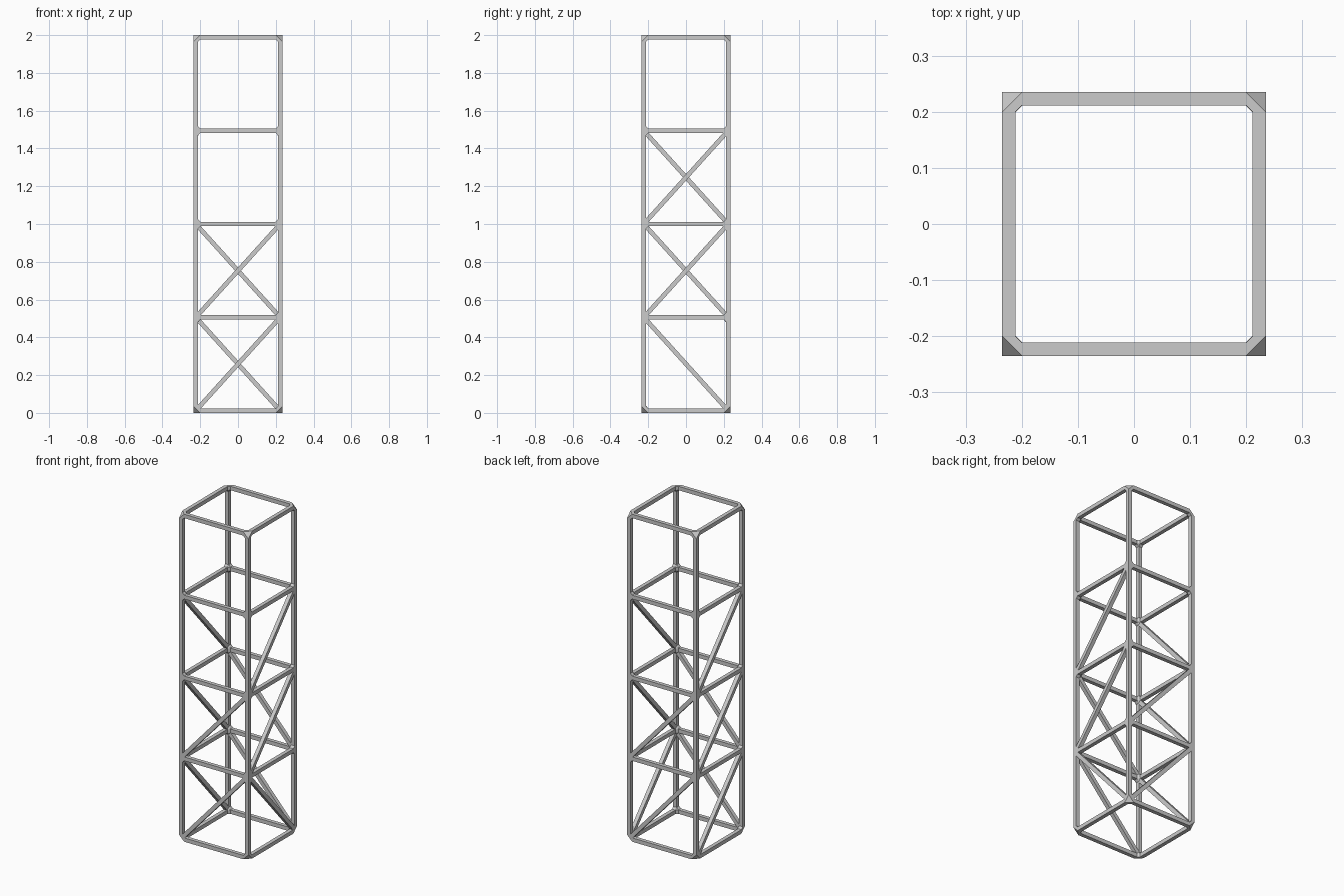
import bpy, bmesh
from mathutils import Vector

if "Cube" in bpy.data.objects:
    bpy.data.objects.remove(bpy.data.objects["Cube"])

R = 0.0118          # half thickness of a bar
C = 0.235 - R       # bar centre line in plan
Z0, Z1 = R, 2 - R
GAP = 2 * R         # distance from node centre to where a bar starts


def node(sx, sy, k):
    return (sx, sy, k)


def pos(n):
    return Vector((n[0] * C, n[1] * C, Z0 + (Z1 - Z0) * n[2] / 4))


joint_points = {}


def add_bar(bm, a, b, normal):
    """Square tube between two nodes; its end rings also feed the joints."""
    pa, pb = pos(a), pos(b)
    d = (pb - pa).normalized()
    u = Vector(normal)
    v = d.cross(u)
    rings = []
    for n, p in ((a, pa + d * GAP), (b, pb - d * GAP)):
        ring = [p + (u * i + v * j) * R for i, j in ((1, 1), (-1, 1), (-1, -1), (1, -1))]
        joint_points.setdefault(n, []).extend(ring)
        rings.append([bm.verts.new(c) for c in ring])
    for i in range(4):
        j = (i + 1) % 4
        bm.faces.new((rings[0][i], rings[0][j], rings[1][j], rings[1][i]))


def finish(bm, name):
    bmesh.ops.recalc_face_normals(bm, faces=bm.faces)
    me = bpy.data.meshes.new(name)
    bm.to_mesh(me)
    bm.free()
    bpy.context.collection.objects.link(bpy.data.objects.new(name, me))


def bars(name, items):
    bm = bmesh.new()
    for a, b, n in items:
        add_bar(bm, a, b, n)
    finish(bm, name)


X, Y = (1, 0, 0), (0, 1, 0)

# Corner posts
bars("corner_posts", [(node(x, y, k), node(x, y, k + 1), X)
                      for x in (-1, 1) for y in (-1, 1) for k in range(4)])

# Horizontal rails on five levels
bars("rails", [(node(-1, s, k), node(1, s, k), Y) for s in (-1, 1) for k in range(5)]
     + [(node(s, -1, k), node(s, 1, k), X) for s in (-1, 1) for k in range(5)])

# Diagonal braces: front and back in two bays, sides in three
braces = []
for k in (0, 1):
    braces.append((node(-1, -1, k), node(1, -1, k + 1), Y))
    braces.append((node(-1, 1, k + 1), node(1, 1, k), Y))
for k in (0, 1, 2):
    braces.append((node(-1, -1, k + 1), node(-1, 1, k), X))
    lo, hi = (k, k + 1) if k else (1, 0)
    braces.append((node(1, -1, lo), node(1, 1, hi), X))
bars("braces", braces)

# Faceted joints: convex hull of the bar ends meeting at each node
joints = bmesh.new()
for pts in joint_points.values():
    verts = [joints.verts.new(p) for p in pts]
    res = bmesh.ops.convex_hull(joints, input=verts)
    junk = {v for v in res["geom_interior"] + res["geom_unused"]
            if isinstance(v, bmesh.types.BMVert)}
    bmesh.ops.delete(joints, geom=list(junk), context='VERTS')
finish(joints, "joints")
